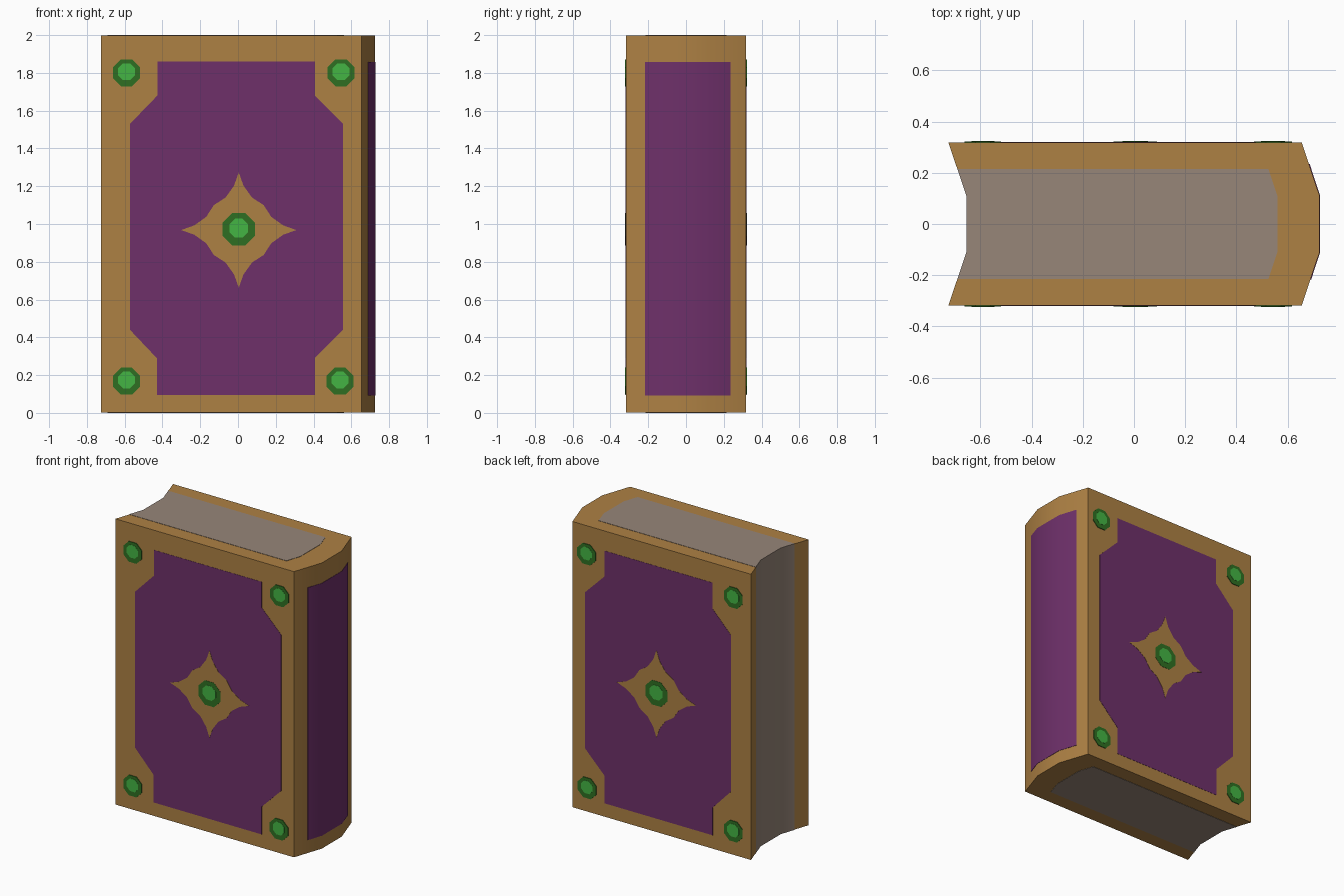
import bpy, bmesh, math

if "Cube" in bpy.data.objects:
    bpy.data.objects.remove(bpy.data.objects["Cube"])


def material(name, r, g, b):
    # sRGB 0-255 to linear
    lin = [((c / 255 + 0.055) / 1.055) ** 2.4 for c in (r, g, b)]
    m = bpy.data.materials.new(name)
    m.diffuse_color = (*lin, 1)
    m.use_nodes = True
    m.node_tree.nodes["Principled BSDF"].inputs["Base Color"].default_value = m.diffuse_color
    return m


GOLD = material("gold", 174, 129, 68)
PURPLE = material("purple leather", 110, 48, 106)
PAGES = material("page grey", 151, 134, 121)
DARK = material("dark green", 47, 111, 34)
BRIGHT = material("bright green", 68, 181, 68)


def prism(name, outline, lo, hi, mats, axis="z", rule=None, smooth=False):
    """Extrude a 2D outline from lo to hi along z (xy outline) or y (xz outline)."""
    def place(p, d):
        return (p[0], p[1], d) if axis == "z" else (p[0], d, p[1])
    bm = bmesh.new()
    a = [bm.verts.new(place(p, lo)) for p in outline]
    b = [bm.verts.new(place(p, hi)) for p in outline]
    n = len(outline)
    bm.faces.new(a)
    bm.faces.new(b)
    for i in range(n):
        j = (i + 1) % n
        bm.faces.new((a[i], a[j], b[j], b[i]))
    bmesh.ops.recalc_face_normals(bm, faces=bm.faces)
    if rule:
        for f in bm.faces:
            f.material_index = rule(f)
    me = bpy.data.meshes.new(name)
    bm.to_mesh(me)
    bm.free()
    for m in mats:
        me.materials.append(m)
    ob = bpy.data.objects.new(name, me)
    bpy.context.collection.objects.link(ob)
    if smooth:
        bpy.ops.object.select_all(action="DESELECT")
        ob.select_set(True)
        bpy.context.view_layer.objects.active = ob
        bpy.ops.object.shade_smooth_by_angle(angle=math.radians(30))
    return ob


def octagon(cx, cz, r):
    return [(cx + r * math.cos(math.pi / 8 + k * math.pi / 4),
             cz + r * math.sin(math.pi / 8 + k * math.pi / 4)) for k in range(8)]


# Book body: bulging spine on +x, hollow fore edge on -x with bare pages
half = [(-0.655, 0.11), (-0.69, 0.215), (-0.725, 0.318), (0.655, 0.318), (0.725, 0.11)]
body = half + [(x, -y) for x, y in reversed(half)]


def fore_edge(f):
    c = f.calc_center_median()
    return 1 if f.normal.x < -0.5 and abs(c.y) < 0.215 else 0


prism("book_body", body, 0.002, 1.998, [GOLD, PAGES], rule=fore_edge, smooth=True)

# Page block showing on the top and bottom ends
ends = [(-0.655, 0.11), (-0.69, 0.215), (0.525, 0.215), (0.56, 0.11)]
ends += [(x, -y) for x, y in reversed(ends)]
prism("pages_top", ends, 1.997, 2.0, [PAGES])
prism("pages_bottom", ends, 0.0, 0.003, [PAGES])

# Curved leather panel on the spine
spine = [(0.69, -0.217), (0.725, -0.11), (0.725, 0.11), (0.684, 0.235)]
shell = [(x + 0.002, y) for x, y in spine] + [(x - 0.002, y) for x, y in reversed(spine)]
prism("spine_panel", shell, 0.093, 1.857, [PURPLE], smooth=True)

# Cover decoration outlines
panel = [(-0.427, 1.86), (0.407, 1.86), (0.407, 1.68), (0.557, 1.53),
         (0.557, 0.44), (0.407, 0.29), (0.407, 0.096), (-0.43, 0.096),
         (-0.43, 0.29), (-0.572, 0.44), (-0.572, 1.53), (-0.427, 1.68)]
CX, CZ = 0.004, 0.968
arm = [(0, 0.305), (0.025, 0.235), (0.07, 0.172), (0.132, 0.132),
       (0.172, 0.07), (0.235, 0.025)]
star = []
for _ in range(4):
    star += [(CX + x, CZ + z) for x, z in arm]
    arm = [(z, -x) for x, z in arm]
gems = [(-0.59, 1.8, 0.077, 0.048), (0.545, 1.8, 0.077, 0.048),
        (-0.59, 0.168, 0.077, 0.048), (0.54, 0.168, 0.077, 0.048),
        (CX, 0.972, 0.092, 0.054)]

# Same decoration on the front and back covers
for side, s in (("front", -1), ("back", 1)):
    prism(side + "_panel", panel, s * 0.316, s * 0.3195, [PURPLE], "y")
    prism(side + "_star", star, s * 0.317, s * 0.321, [GOLD], "y")
    for i, (x, z, r1, r2) in enumerate(gems):
        prism(f"{side}_gem_rim_{i}", octagon(x, z, r1), s * 0.317, s * 0.3225, [DARK], "y")
        prism(f"{side}_gem_{i}", octagon(x, z + 0.006, r2), s * 0.318, s * 0.324, [BRIGHT], "y")
